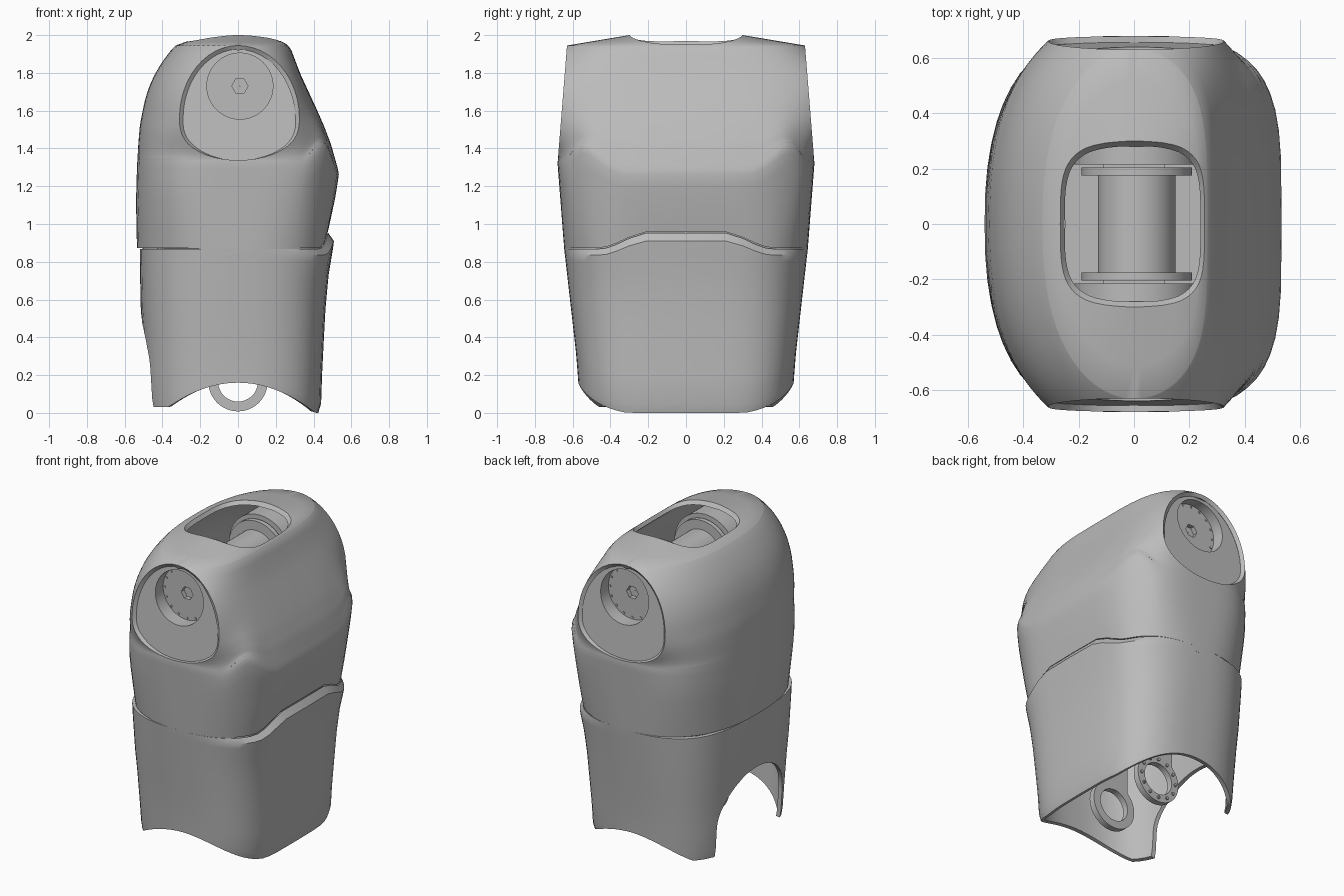
import bpy, bmesh, math

if "Cube" in bpy.data.objects:
    bpy.data.objects.remove(bpy.data.objects["Cube"])

grey = bpy.data.materials.new("plain grey")
grey.use_nodes = True
grey.diffuse_color = (0.5, 0.5, 0.5, 1)
grey.node_tree.nodes["Principled BSDF"].inputs["Base Color"].default_value = (0.5, 0.5, 0.5, 1)

STEPS = 16
AXIS_X, AXIS_Z = 0.01, 1.73


def settle(obj):
    """Apply the modifiers and smooth all but the sharp edges."""
    bpy.ops.object.select_all(action="DESELECT")
    obj.select_set(True)
    bpy.context.view_layer.objects.active = obj
    for mod in list(obj.modifiers):
        bpy.ops.object.modifier_apply(modifier=mod.name)
    bpy.ops.object.shade_smooth_by_angle(angle=math.radians(35))


def finish(name, bm):
    mesh = bpy.data.meshes.new(name)
    bm.to_mesh(mesh)
    bm.free()
    mesh.materials.append(grey)
    obj = bpy.data.objects.new(name, mesh)
    bpy.context.collection.objects.link(obj)
    return obj


def mirror_y(obj):
    mod = obj.modifiers.new("mirror", "MIRROR")
    mod.use_axis = (False, True, False)


def lookup(keys, v):
    """Straight-line interpolation in a list of pairs."""
    for (a, p), (b, q) in zip(keys, keys[1:]):
        if v <= b:
            return p + (q - p) * (v - a) / (b - a)
    return keys[-1][1]


def smooth_step(a, b, v):
    t = min(1, max(0, (v - a) / (b - a)))
    return t * t * (3 - 2 * t)


# Half length of the body, and boxiness of its outline, by height
END_Y = [(0, 0.57), (0.17, 0.58), (0.87, 0.645), (1.32, 0.68), (1.945, 0.63), (2.0, 0.3)]
BOXY = [(0, 2.5), (0.87, 2.6), (1.2, 3.4), (1.345, 3.4), (1.55, 2), (2.0, 2)]


def side(x_max, chord, z, power):
    """Quarter outline from the end face round to the side."""
    c, n = chord / x_max, lookup(BOXY, z)
    for k in range(STEPS + 1):
        f = c + (1 - c) * math.sin(math.pi / 2 * k / STEPS)
        yield f * x_max, lookup(END_Y, z) * max(0, (1 - f ** n) / (1 - c ** n)) ** (1 / power)


def shell(name, rows, left_power, warp, cap):
    """Stack of rounded outlines, left open at the end faces."""
    bm = bmesh.new()
    rings = []
    for z, xl, xr, cl, cr in rows:
        right = list(side(xr, cr, z, 4))
        left = [(-a, b) for a, b in side(xl, cl, z, left_power)]
        loop = right[::-1] + left
        loop += [(a, -b) for a, b in left[-2::-1]] + [(a, -b) for a, b in right[:-1]]
        rings.append([bm.verts.new((a, b, warp(a, b, z))) for a, b in loop])
    count = len(rings[0])
    for low, high in zip(rings, rings[1:]):
        for j in range(count):
            if j not in (STEPS, 3 * STEPS + 1):
                n = (j + 1) % count
                bm.faces.new((low[j], low[n], high[n], high[j]))
    if cap:
        bm.faces.new(rings[-1])
    bmesh.ops.remove_doubles(bm, verts=bm.verts[:], dist=0.0004)
    obj = finish(name, bm)
    mod = obj.modifiers.new("thickness", "SOLIDIFY")
    mod.thickness, mod.offset = 0.026, -1
    return obj


def cut(obj, outline, place, start, stop, flare):
    """Subtract a prism that widens by the flare factor, then tidy up."""
    bm = bmesh.new()
    near = [bm.verts.new(place(a, b, start)) for a, b in outline]
    far = [bm.verts.new(place(a * flare, b * flare, stop)) for a, b in outline]
    bm.faces.new(near)
    bm.faces.new(far)
    for j in range(len(near)):
        bm.faces.new((near[j - 1], near[j], far[j], far[j - 1]))
    bmesh.ops.recalc_face_normals(bm, faces=bm.faces[:])
    cutter = finish("cutter", bm)
    cutter.hide_render = True
    mod = obj.modifiers.new("cut", "BOOLEAN")
    mod.operation, mod.solver, mod.object = "DIFFERENCE", "EXACT", cutter
    settle(obj)
    bpy.data.objects.remove(cutter)


def seam_rise(x, y, z):
    """The seam lifts in the middle of the right-hand side."""
    lift = (1 - smooth_step(0.2, 0.46, abs(y))) * smooth_step(0.1, 0.35, x)
    return z + 0.085 * lift * max(0, 1 - abs(z - 0.87) / 0.28)


def upper_warp(x, y, z):
    """The shoulder crease sweeps up towards both ends."""
    sweep = smooth_step(0.33, 0.62, abs(y)) * smooth_step(0.33, 0.48, x)
    return seam_rise(x, y, z) + 0.16 * sweep * max(0, 1 - abs(z - 1.28) / 0.4)


def lower_warp(x, y, z):
    floor = max(0 if x > 0 else 0.03, 0.16 - 0.16 * (x / 0.41) ** 2)
    return seam_rise(x, y, floor + z * (0.868 - floor) / 0.868)


# Upper shell with egg-shaped end faces
LEFT = [(0.87, 0.535), (1.12, 0.54), (1.3, 0.535), (1.42, 0.528), (1.52, 0.52), (1.6, 0.505), (1.68, 0.487),
        (1.74, 0.465), (1.8, 0.437), (1.86, 0.4), (1.92, 0.355), (1.945, 0.33)]
RIGHT = [(0.87, 0.475), (1.0, 0.495), (1.27, 0.535), (1.42, 0.493), (1.52, 0.455), (1.6, 0.42), (1.68, 0.383),
         (1.74, 0.355), (1.8, 0.328), (1.86, 0.305), (1.92, 0.283), (1.945, 0.265)]
end_rows = []
for i in range(25):
    c, s = math.cos(math.pi * i / 24), math.sin(math.pi * i / 24)
    z = 1.56 - c * (0.222 if c > 0 else 0.385)
    width = s if c < 0 else (1 - c ** 2.6) ** 0.5
    end_rows.append((z, lookup(LEFT, z), lookup(RIGHT, z), 0.31 * width, 0.325 * width))
upper_rows = [(z, lookup(LEFT, z), lookup(RIGHT, z), 0, 0) for z in (0.874, 0.93, 1.0, 1.12, 1.2, 1.26, 1.29, 1.32)]
top_rows = [(1.965, 0.275, 0.238, 0, 0), (1.985, 0.21, 0.19, 0, 0), (2.0, 0.14, 0.13, 0, 0)]
upper = shell("upper_shell", upper_rows + end_rows + top_rows, 2.4, upper_warp, True)

# Flared opening in the top
opening = []
for i in range(48):
    c, s = math.cos(math.tau * i / 48), math.sin(math.tau * i / 48)
    opening.append((0.145 * math.copysign(abs(c) ** 0.5, c), 0.15 * math.copysign(abs(s) ** 0.5, s)))
cut(upper, opening, lambda a, b, d: (a, b, d), 1.8, 2.1, 2.5)

# Lower shell with an arched opening on the left-hand side
lower_rows = [(0, 0.482, 0.425, 0, 0), (0.05, 0.49, 0.44, 0, 0), (0.2, 0.497, 0.445, 0, 0),
              (0.4, 0.505, 0.455, 0, 0), (0.55, 0.515, 0.463, 0, 0), (0.7, 0.518, 0.48, 0, 0),
              (0.8, 0.52, 0.502, 0, 0), (0.835, 0.52, 0.508, 0, 0), (0.868, 0.52, 0.478, 0, 0)]
lower = shell("lower_shell", lower_rows, 3.4, lower_warp, False)
arch = [(0.34 * math.cos(a), 0.22 + 0.29 * math.sin(a)) for a in (math.pi * i / 24 for i in range(25))]
cut(lower, [(0.34, -0.2)] + arch + [(-0.34, -0.2)], lambda a, b, d: (d, a, b), -0.9, -0.2, 1)

# Sleeve closing the seam from inside
settle(shell("seam_sleeve", [(z, 0.505, 0.46, 0, 0) for z in (0.84, 0.87, 0.9)], 2.4,
             lambda x, y, z: seam_rise(x, y, z), False))


def circle(radius, count):
    return [(AXIS_X + radius * math.cos(math.tau * i / count), AXIS_Z + radius * math.sin(math.tau * i / count))
            for i in range(count)]


def holed_plate(name, outer, hole, depth, floor_y):
    """Flat plate with a hole whose wall runs inward to floor_y."""
    bm = bmesh.new()
    loops = []
    for points in (outer, hole):
        vs = [bm.verts.new((x, depth(z), z)) for x, z in points]
        loops.append([bm.edges.new((a, b)) for a, b in zip(vs, vs[1:] + vs[:1])])
    bmesh.ops.triangle_fill(bm, edges=loops[0] + loops[1], use_beauty=True, normal=(0, 1, 0))
    wall = bmesh.ops.extrude_edge_only(bm, edges=loops[1])["geom"]
    for v in wall:
        if isinstance(v, bmesh.types.BMVert):
            v.co.y = floor_y
    bmesh.ops.recalc_face_normals(bm, faces=bm.faces[:])
    if sum(f.normal.y * f.calc_area() for f in bm.faces) < 0:
        bmesh.ops.reverse_faces(bm, faces=bm.faces[:])
    obj = finish(name, bm)
    mirror_y(obj)
    settle(obj)


# End plates with a round well and a hub disc
egg = [(r[4], r[0]) for r in end_rows] + [(-r[3], r[0]) for r in end_rows[-2:0:-1]]
holed_plate("end_plate", egg, circle(0.175, 48), lambda z: lookup(END_Y, z) - 0.022, 0.535)
holed_plate("hub_disc", circle(0.178, 48), circle(0.043, 6), lambda z: 0.545, 0.51)


def lathe(name, x, z, inner, outer, y0, y1, count=48, mirrored=True):
    """Turned band about an axis along y."""
    bm = bmesh.new()
    rings = []
    for i in range(count):
        c, s = math.cos(math.tau * i / count), math.sin(math.tau * i / count)
        profile = [(inner, y0), (outer, y0), (outer, y1), (inner, y1)]
        rings.append([bm.verts.new((x + r * c, y, z + r * s)) for r, y in profile])
    for i in range(count):
        a, b = rings[i - 1], rings[i]
        for j in range(4):
            bm.faces.new((a[j - 1], a[j], b[j], b[j - 1]))
    bmesh.ops.recalc_face_normals(bm, faces=bm.faces[:])
    obj = finish(name, bm)
    if mirrored:
        mirror_y(obj)
    settle(obj)


# Hub bolts
for i, (x, z) in enumerate(circle(0.163, 16)):
    lathe(f"hub_bolt_{i + 1}", x, z, 0.001, 0.008, 0.54, 0.55, 8)

# Joint drum inside the top opening
lathe("joint_drum", AXIS_X, AXIS_Z, 0.05, 0.14, -0.18, 0.18, mirrored=False)
lathe("drum_flange", AXIS_X, AXIS_Z, 0.05, 0.2, 0.175, 0.205)
lathe("drum_bearing", AXIS_X, AXIS_Z, 0.002, 0.225, 0.215, 0.515)

# Lower joint rings, bolted on the back one only
lathe("lower_ring", 0, 0.165, 0.105, 0.157, 0.185, 0.225)
for i, (x, z) in enumerate(circle(0.13, 12)):
    lathe(f"ring_bolt_{i + 1}", x - AXIS_X, z - AXIS_Z + 0.165, 0.001, 0.01, 0.22, 0.235, 8, False)


def box(name, size, center, mirrored):
    bm = bmesh.new()
    bmesh.ops.create_cube(bm, size=1)
    for v in bm.verts:
        v.co = [c + p * s for c, p, s in zip(center, v.co, size)]
    obj = finish(name, bm)
    if mirrored:
        mirror_y(obj)


# Link arms from the rings to the drum, and the plate under the drum
box("link_arm", (0.22, 0.03, 1.32), (0, 0.205, 0.94), True)
box("link_plate", (0.5, 0.52, 0.03), (0, 0, 1.48), False)
